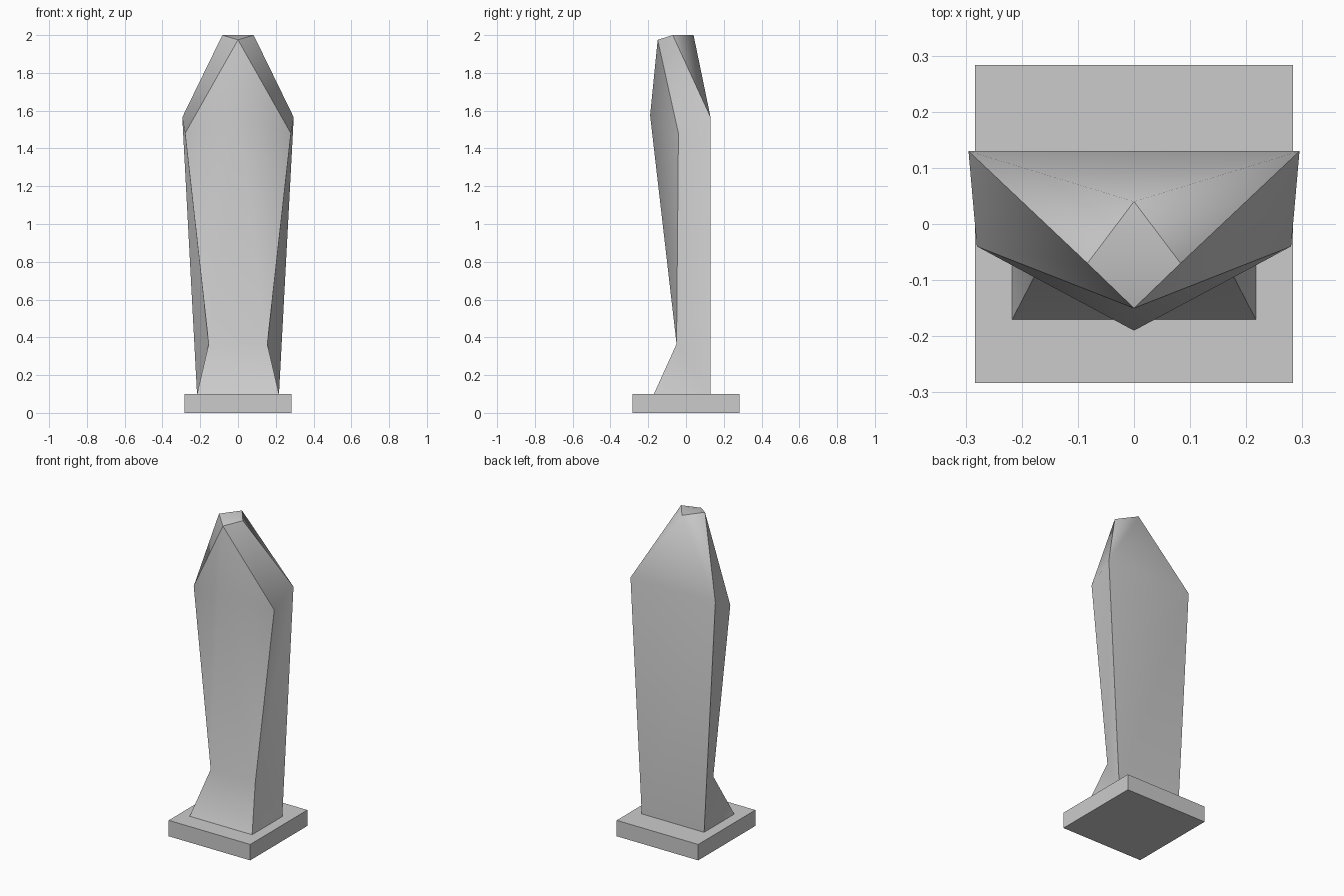
import bpy
import bmesh

cube = bpy.data.objects.get("Cube")
if cube:
    bpy.data.objects.remove(cube, do_unlink=True)

# One plain stone colour
stone = bpy.data.materials.new("grey_stone")
stone.use_nodes = True
colour = (0.6, 0.6, 0.6, 1.0)
stone.diffuse_color = colour
stone.node_tree.nodes["Principled BSDF"].inputs["Base Color"].default_value = colour


def finish(name, bm):
    bmesh.ops.recalc_face_normals(bm, faces=bm.faces[:])
    mesh = bpy.data.meshes.new(name)
    bm.to_mesh(mesh)
    bm.free()
    mesh.materials.append(stone)
    obj = bpy.data.objects.new(name, mesh)
    bpy.context.collection.objects.link(obj)
    return obj


# Square plinth
bm = bmesh.new()
bmesh.ops.create_cube(bm, size=1)
for v in bm.verts:
    v.co = (v.co.x * 0.567, v.co.y * 0.567, v.co.z * 0.1 + 0.05)
finish("plinth", bm)

# Faceted standing stone: corner points on one side, and points on the centre line
side_points = {
    "foot_front": (0.217, -0.17, 0.1),
    "foot_back": (0.217, 0.13, 0.1),
    "waist": (0.155, -0.05, 0.365),
    "cheek": (0.28, -0.04, 1.48),
    "shoulder": (0.295, 0.13, 1.565),
    "crown_side": (0.083, -0.07, 2.0),
}
centre_points = {
    "ridge": (0, -0.19, 1.575),
    "peak": (0, -0.15, 1.975),
    "crown_back": (0, 0.04, 2.0),
}
# Surfaces repeated on both sides
side_faces = {
    "flank": ["foot_front foot_back waist", "foot_back shoulder waist",
              "waist shoulder cheek", "cheek shoulder crown_side",
              "cheek crown_side peak"],
    "front": ["waist cheek ridge", "cheek peak ridge"],
    "back": ["shoulder crown_back crown_side"],
}

bm = bmesh.new()
centre = {n: bm.verts.new(p) for n, p in centre_points.items()}
sides = []
for s in (1, -1):
    pts = {n: bm.verts.new((s * x, y, z)) for n, (x, y, z) in side_points.items()}
    pts.update(centre)
    sides.append(pts)
left, right = sides
surface = {}

for s, pts in enumerate(sides):
    for group, faces in side_faces.items():
        for face in faces:
            f = bm.faces.new([pts[n] for n in face.split()])
            surface[f] = group + str(s) if group == "flank" else group


def across(group, a, b):
    """Face spanning both sides, from point a to point b."""
    verts = [left[a], right[a]]
    verts += [centre[b]] if b in centre else [right[b], left[b]]
    surface[bm.faces.new(verts)] = group


across("front", "foot_front", "waist")
across("front", "waist", "ridge")
across("back", "foot_back", "shoulder")
across("back", "shoulder", "crown_back")
across("crown", "crown_side", "crown_back")
across("crown", "crown_side", "peak")
across("underside", "foot_front", "foot_back")

# Smooth inside each surface, sharp where two surfaces meet
for f in bm.faces:
    f.smooth = True
for e in bm.edges:
    e.smooth = len({surface[f] for f in e.link_faces}) == 1
finish("standing_stone", bm)
